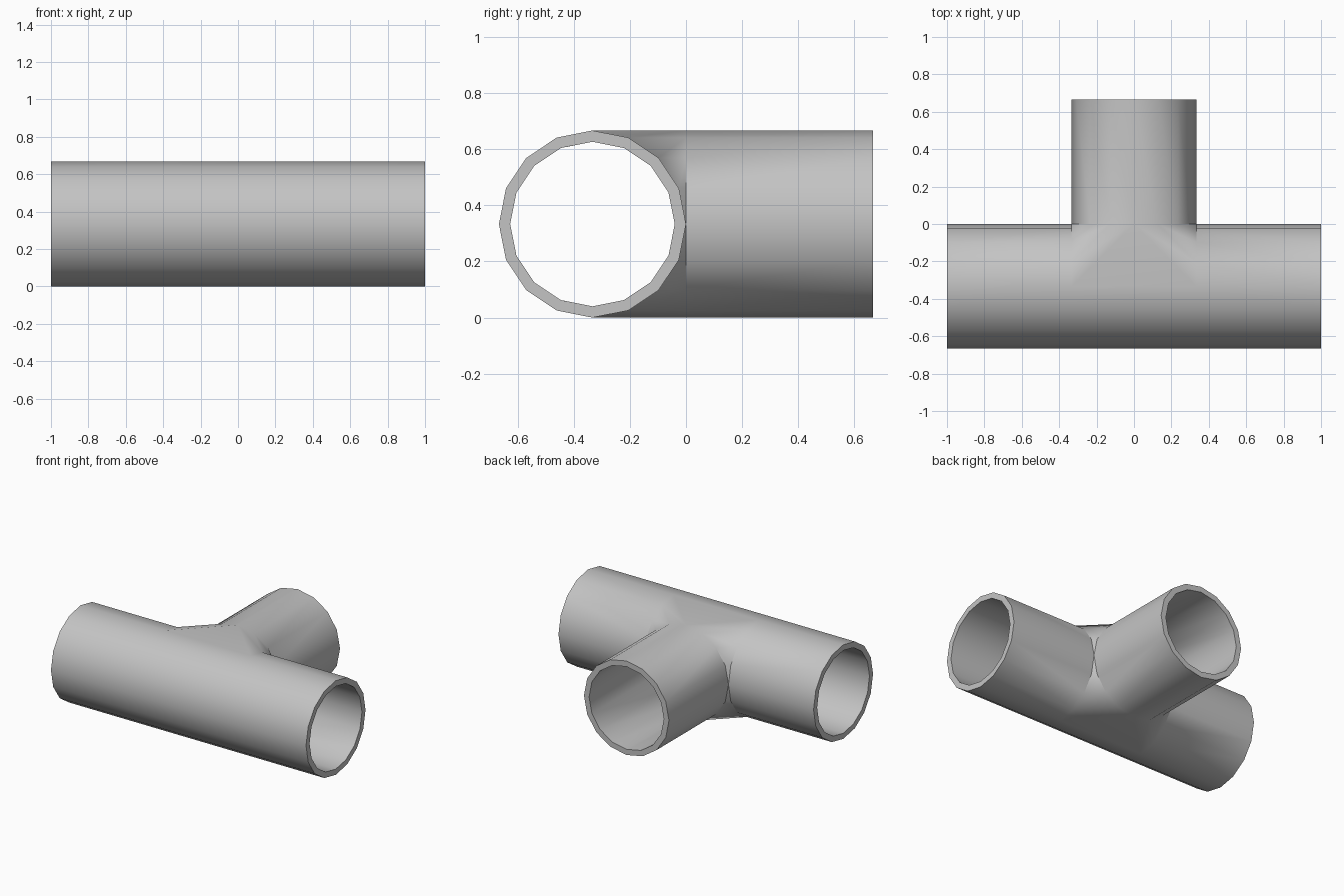
import bpy, bmesh
from math import cos, sin, pi

if "Cube" in bpy.data.objects:
    bpy.data.objects.remove(bpy.data.objects["Cube"])

R = 1 / 3          # pipe radius
SIDES = 16
WALL = 0.04
Q = SIDES // 4     # quarter turn in steps

# Painted metal
grey = bpy.data.materials.new("pipe grey")
grey.use_nodes = True
colour = (0.55, 0.55, 0.55, 1)
grey.diffuse_color = colour
grey.node_tree.nodes["Principled BSDF"].inputs["Base Color"].default_value = colour

bm = bmesh.new()
points = {}


def vert(x, y, z):
    key = (round(x, 4), round(y, 4), round(z, 4))
    if key not in points:
        points[key] = bm.verts.new((x, y, z))
    return points[key]


def ring(place):
    return [vert(*place(R * cos(2 * pi * i / SIDES), R + R * sin(2 * pi * i / SIDES)))
            for i in range(SIDES)]


def run_ring(x):
    return ring(lambda u, z: (x, u - R, z))


def branch_ring(y):
    return ring(lambda u, z: (u, y, z))


def loft(a, b):
    for i in range(len(a) - 1):
        corners = list(dict.fromkeys((a[i], a[i + 1], b[i + 1], b[i])))
        bm.faces.new(corners)


def tube(a, b):
    loft(a + a[:1], b + b[:1])


# Straight run arms and branch arm
left, right, branch = run_ring(R), run_ring(-R), branch_ring(0)
tube(left, run_ring(1))
tube(right, run_ring(-1))
tube(branch, branch_ring(2 * R))

# Junction: front half shell, bevelled crotches, flat top and bottom
front = slice(Q, 3 * Q + 1)
loft(left[front], right[front])
back = range(-Q, Q + 1)
loft([left[i] for i in back], [branch[i] for i in back])
loft([right[i] for i in back], [branch[2 * Q - i] for i in back])
for i in (Q, 3 * Q):
    bm.faces.new((left[i], branch[i], right[i]))

# Outward normals
bmesh.ops.recalc_face_normals(bm, faces=bm.faces)
bm.faces.ensure_lookup_table()
bm.normal_update()
lowest = min(bm.faces, key=lambda f: f.calc_center_median().z)
if lowest.normal.z > 0:
    bmesh.ops.reverse_faces(bm, faces=bm.faces)

mesh = bpy.data.meshes.new("tee_pipe")
bm.to_mesh(mesh)
bm.free()
mesh.materials.append(grey)
pipe = bpy.data.objects.new("tee_pipe", mesh)
bpy.context.collection.objects.link(pipe)

# Wall thickness
wall = pipe.modifiers.new("wall", 'SOLIDIFY')
wall.thickness = WALL
wall.offset = -1
bpy.ops.object.select_all(action='DESELECT')
bpy.context.view_layer.objects.active = pipe
pipe.select_set(True)
bpy.ops.object.modifier_apply(modifier="wall")
bpy.ops.object.shade_smooth_by_angle(angle=pi / 6)
